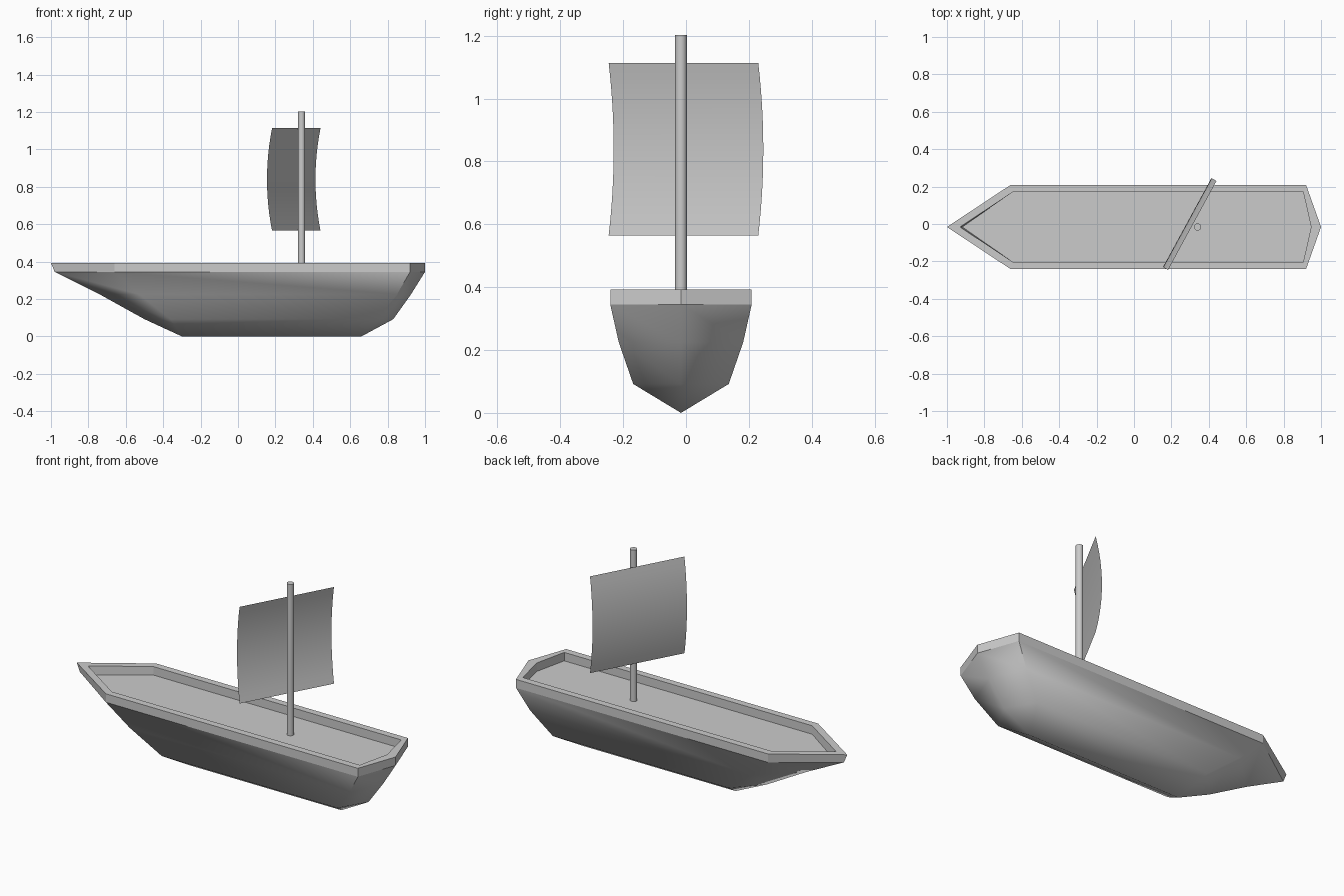
import bpy
import bmesh
import math

cube = bpy.data.objects.get("Cube")
if cube:
    bpy.data.objects.remove(cube, do_unlink=True)

MID_Y = -0.016
grey = bpy.data.materials.new("plain_grey")
grey.use_nodes = True
COLOR = (0.6, 0.6, 0.6, 1)
grey.diffuse_color = COLOR
grey.node_tree.nodes["Principled BSDF"].inputs["Base Color"].default_value = COLOR


def make_object(name, bm, smooth_angle=None):
    mesh = bpy.data.meshes.new(name)
    bm.to_mesh(mesh)
    bm.free()
    obj = bpy.data.objects.new(name, mesh)
    bpy.context.collection.objects.link(obj)
    mesh.materials.append(grey)
    if smooth_angle:
        bpy.ops.object.select_all(action="DESELECT")
        obj.select_set(True)
        bpy.context.view_layer.objects.active = obj
        bpy.ops.object.shade_smooth_by_angle(angle=math.radians(smooth_angle))
    return obj


def ring(bm, bow, bow_side, stern_side, stern, half, z):
    """Six-sided boat outline, pointed at both ends."""
    outline = [(bow, 0), (bow_side, -half), (stern_side, -half),
               (stern, 0), (stern_side, half), (bow_side, half)]
    return [bm.verts.new((x, y + MID_Y, z)) for x, y in outline]


def bridge(bm, a, b):
    for i in range(len(a)):
        j = (i + 1) % len(a)
        bm.faces.new((a[i], a[j], b[j], b[i]))


# Hull: outlines shrinking down to a straight keel
bm = bmesh.new()
rings = [ring(bm, -0.98, -0.66, 0.92, 1.0, 0.225, 0.345),
         ring(bm, -0.74, -0.53, 0.85, 0.925, 0.198, 0.225),
         ring(bm, -0.50, -0.36, 0.74, 0.83, 0.152, 0.092)]
for upper, lower in zip(rings, rings[1:]):
    bridge(bm, upper, lower)
keel_bow = bm.verts.new((-0.30, MID_Y, 0))
keel_stern = bm.verts.new((0.66, MID_Y, 0))
low = rings[-1]
for a, b in ((0, 1), (5, 0)):
    bm.faces.new((low[a], low[b], keel_bow))
for a, b in ((2, 3), (3, 4)):
    bm.faces.new((low[a], low[b], keel_stern))
bm.faces.new((low[1], low[2], keel_stern, keel_bow))
bm.faces.new((low[4], low[5], keel_bow, keel_stern))
bmesh.ops.recalc_face_normals(bm, faces=bm.faces)
make_object("hull", bm, 60)

# Gunwale: raised flat rim around the deck
bm = bmesh.new()
loops = [ring(bm, -0.98, -0.66, 0.92, 1.0, 0.225, 0.345),
         ring(bm, -1.0, -0.66, 0.92, 1.0, 0.225, 0.393),
         ring(bm, -0.93, -0.65, 0.905, 0.947, 0.186, 0.393),
         ring(bm, -0.918, -0.65, 0.905, 0.947, 0.186, 0.345)]
for lower, upper in zip(loops, loops[1:]):
    bridge(bm, lower, upper)
make_object("gunwale", bm)

# Deck
bm = bmesh.new()
bm.faces.new(ring(bm, -0.918, -0.65, 0.905, 0.947, 0.186, 0.345))
make_object("deck", bm)

# Mast
bm = bmesh.new()
bmesh.ops.create_cone(bm, cap_ends=True, segments=16, radius1=0.019,
                      radius2=0.019, depth=0.863)
bmesh.ops.translate(bm, verts=bm.verts, vec=(0.34, MID_Y, 0.7715))
make_object("mast", bm, 40)

# Sail: thin sheet bulging away from the mast
bm = bmesh.new()
STEPS = 12
columns = []
for x, y in ((0.182, -0.246), (0.441, 0.23)):
    column = []
    for i in range(STEPS + 1):
        t = i / STEPS
        bulge = 4 * t * (1 - t)
        column.append(bm.verts.new((x - 0.027 * bulge, y + 0.016 * bulge,
                                    0.565 + 0.548 * t)))
    columns.append(column)
left, right = columns
for i in range(STEPS):
    bm.faces.new((left[i], right[i], right[i + 1], left[i + 1]))
make_object("sail", bm, 40)
